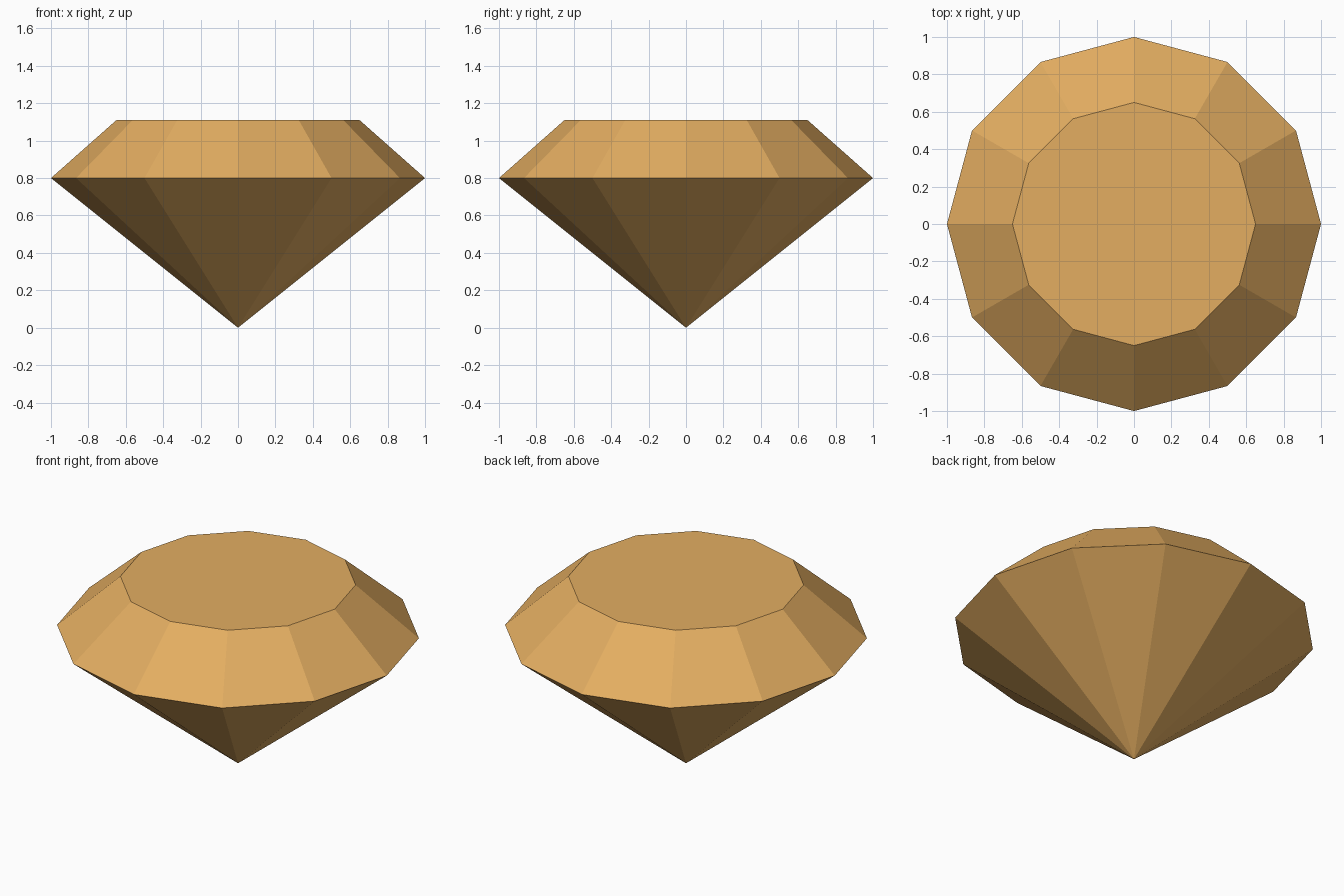
import bpy
import bmesh
from math import cos, sin, tau

SIDES = 12

cube = bpy.data.objects.get("Cube")
if cube:
    bpy.data.objects.remove(cube, do_unlink=True)

# Amber gem colour
amber = bpy.data.materials.new("amber")
amber.use_nodes = True
colour = (0.77, 0.42, 0.12, 1)
amber.diffuse_color = colour
amber.node_tree.nodes["Principled BSDF"].inputs["Base Color"].default_value = colour

bm = bmesh.new()


def ring(radius, z):
    """Polygon of vertices around the vertical axis."""
    return [bm.verts.new((radius * cos(tau * i / SIDES), radius * sin(tau * i / SIDES), z))
            for i in range(SIDES)]


tip = bm.verts.new((0, 0, 0))
girdle = ring(1.0, 0.8)
table = ring(0.65, 1.11)

# Lower pavilion facets and upper crown facets
for i in range(SIDES):
    j = (i + 1) % SIDES
    bm.faces.new((tip, girdle[j], girdle[i]))
    bm.faces.new((girdle[i], girdle[j], table[j], table[i]))

# Flat table on top
bm.faces.new(table)

mesh = bpy.data.meshes.new("gemstone")
bm.to_mesh(mesh)
bm.free()
mesh.materials.append(amber)
bpy.context.scene.collection.objects.link(bpy.data.objects.new("gemstone", mesh))
